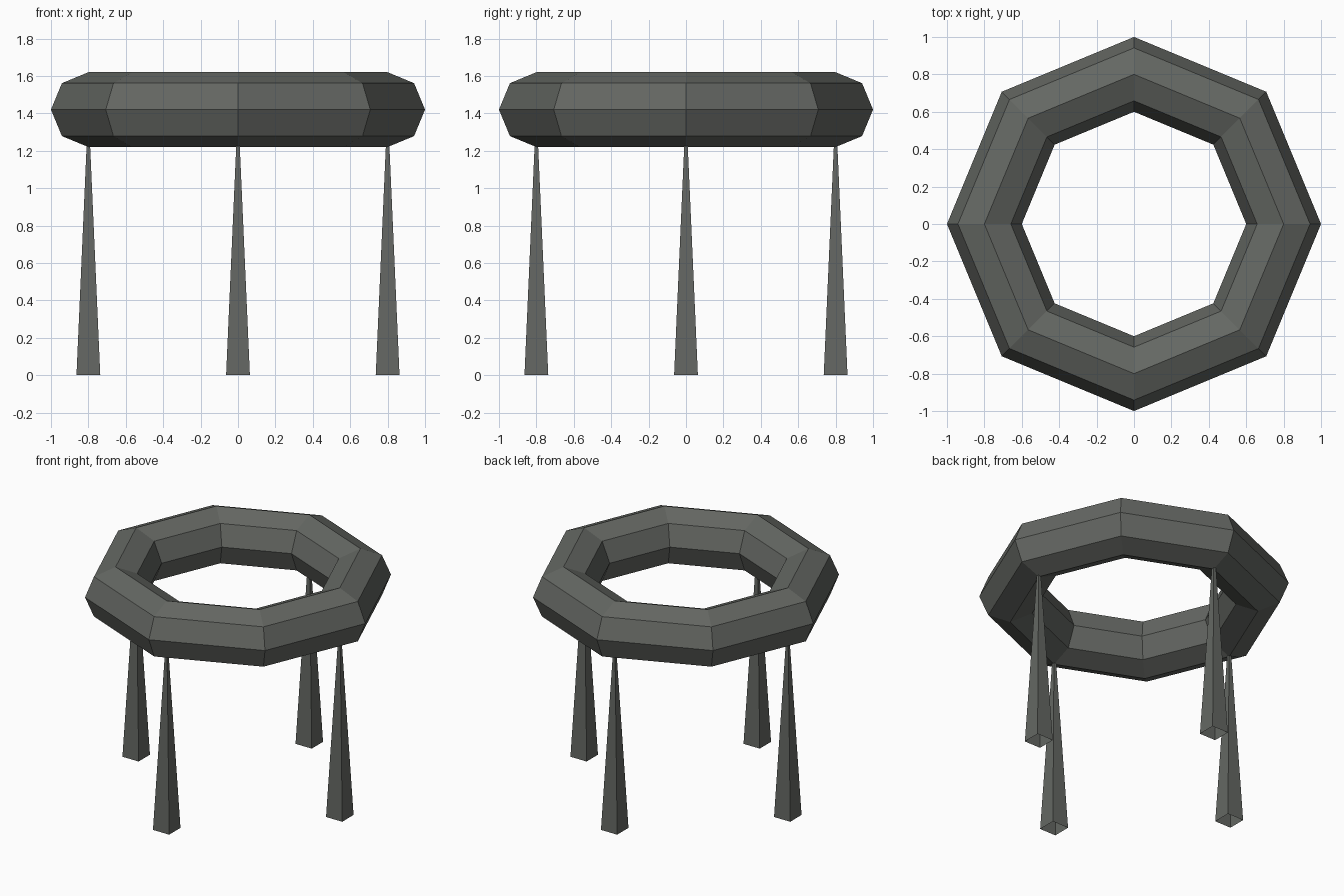
import bpy
import math

if "Cube" in bpy.data.objects:
    bpy.data.objects.remove(bpy.data.objects["Cube"])

grey = bpy.data.materials.new("dark grey")
grey.diffuse_color = (0.128, 0.136, 0.124, 1)
grey.use_nodes = True
grey.node_tree.nodes["Principled BSDF"].inputs["Base Color"].default_value = grey.diffuse_color

# Eight-sided ring with an octagonal section
bpy.ops.mesh.primitive_torus_add(major_segments=8, minor_segments=8,
                                 major_radius=0.8, minor_radius=0.2,
                                 location=(0, 0, 1.42))
ring = bpy.context.object
ring.name = "ring_seat"
ring.data.materials.append(grey)

# Four square tapering legs, open at the bottom, tips hidden in the ring
HEIGHT = 1.44
for name, x, y in (("right_leg", 0.8, 0), ("back_leg", 0, 0.8),
                   ("left_leg", -0.8, 0), ("front_leg", 0, -0.8)):
    bpy.ops.mesh.primitive_cone_add(vertices=4, radius1=0.09, radius2=0,
                                    depth=HEIGHT, end_fill_type='NOTHING',
                                    location=(x, y, HEIGHT / 2),
                                    rotation=(0, 0, math.pi / 4))
    leg = bpy.context.object
    leg.name = name
    leg.data.materials.append(grey)
